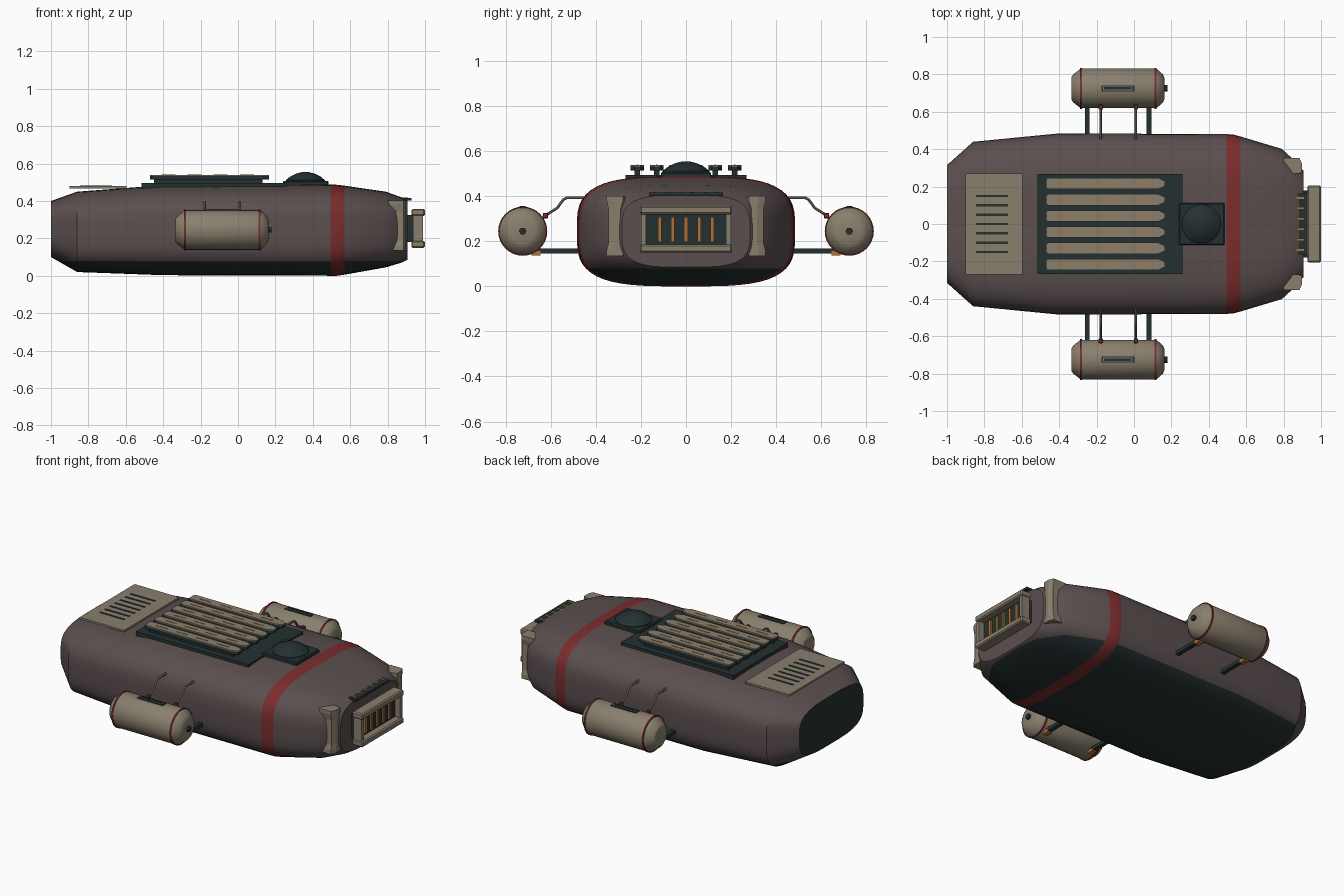
import bpy, bmesh, math
from mathutils import Vector

if "Cube" in bpy.data.objects:
    bpy.data.objects.remove(bpy.data.objects["Cube"])


def mat(name, rgb):
    m = bpy.data.materials.new(name)
    m.diffuse_color = (*rgb, 1)
    m.use_nodes = True
    m.node_tree.nodes["Principled BSDF"].inputs["Base Color"].default_value = m.diffuse_color
    return m


HULL = mat("hull brown", (0.105, 0.078, 0.078))
TAN = mat("tan panel", (0.25, 0.215, 0.155))
DARK = mat("dark slate", (0.018, 0.030, 0.031))
RED = mat("red trim", (0.20, 0.026, 0.026))
ORANGE = mat("orange glow", (0.45, 0.17, 0.035))


def finish(name, bm, *mats, smooth=True):
    bmesh.ops.recalc_face_normals(bm, faces=bm.faces)
    me = bpy.data.meshes.new(name)
    bm.to_mesh(me)
    bm.free()
    for m in mats:
        me.materials.append(m)
    ob = bpy.data.objects.new(name, me)
    bpy.context.collection.objects.link(ob)
    if smooth:
        bpy.ops.object.select_all(action='DESELECT')
        ob.select_set(True)
        bpy.context.view_layer.objects.active = ob
        bpy.ops.object.shade_smooth_by_angle(angle=math.radians(32))
    return ob


def loft(rings):
    """Skin a list of equal-length point rings, capping both ends."""
    bm = bmesh.new()
    vs = [[bm.verts.new(p) for p in r] for r in rings]
    n = len(vs[0])
    for a, b in zip(vs, vs[1:]):
        for i in range(n):
            j = (i + 1) % n
            bm.faces.new((a[i], a[j], b[j], b[i]))
    bm.faces.new(vs[0])
    bm.faces.new(vs[-1])
    return bm


def box(name, m, x, y, z, bevel=0):
    bm = loft([[(x[0], y[0], h), (x[1], y[0], h), (x[1], y[1], h), (x[0], y[1], h)] for h in z])
    if bevel:
        bmesh.ops.bevel(bm, geom=bm.edges[:], offset=bevel, segments=1, affect='EDGES')
    return finish(name, bm, m, smooth=False)


def prism(name, m, outline, z0, z1):
    return finish(name, loft([[(x, y, h) for x, y in outline] for h in (z0, z1)]), m, smooth=False)


def turned(name, m, profile, centre, axis='X', n=32):
    """Solid of revolution from (position along axis, radius) pairs."""
    rings = []
    for p, r in profile:
        ring = []
        for i in range(n):
            a = 2 * math.pi * i / n
            c, s = r * math.cos(a), r * math.sin(a)
            v = (p, c, s) if axis == 'X' else (c, s, p)
            ring.append(Vector(v) + Vector(centre))
        rings.append(ring)
    return finish(name, loft(rings), m)


# Hull: rounded sections (x, half width, bottom, top) lofted along the length
def section(x, hw, z0, z1, n=52, power=3.5):
    ring = []
    for i in range(n):
        a = 2 * math.pi * (i + 0.5) / n
        c, s = math.cos(a), math.sin(a)
        ring.append((x, hw * math.copysign(abs(c) ** (2 / power), c),
                     (z0 + z1) / 2 + (z1 - z0) / 2 * math.copysign(abs(s) ** (2 / power), s)))
    return ring


stations = [(-1.0, .315, .10, .40), (-.86, .44, .02, .45), (-.4, .485, .003, .485),
            (.495, .481, 0, .488), (.53, .479, 0, .487), (.57, .468, .006, .482),
            (.79, .402, .045, .45), (.88, .32, .072, .418), (.905, .285, .085, .405)]
bm = loft([section(*s) for s in stations])
bmesh.ops.bisect_plane(bm, geom=bm.verts[:] + bm.edges[:] + bm.faces[:],
                       plane_co=(0, 0, .08), plane_no=(0, 0, 1))
for f in bm.faces:
    c = f.calc_center_median()
    if .495 < c.x < .57:
        f.material_index = 2          # stripe band
    elif c.z < .08 or c.x < -.999:
        f.material_index = 1          # underside and rear cap
finish("hull", bm, HULL, DARK, RED)

# Slotted rear deck plate
box("rear_deck_plate", TAN, (-.9, -.595), (-.27, .27), (.468, .48))
for i in range(7):
    y = (i - 3) * .05
    box("deck_slot", DARK, (-.845, -.675), (y - .006, y + .006), (.476, .483))

# Radiator bed with six capped rails
box("radiator_bed", DARK, (-.515, .26), (-.268, .268), (.45, .495))
for i in range(6):
    y = (i - 2.5) * .0865

    def rail(w, grow=0):
        return [(-.47, y - w * .7), (-.46, y - w), (.13, y - w), (.165, y - w * .45),
                (.165, y + w * .45), (.13, y + w), (-.46, y + w), (-.47, y + w * .7)]

    box("rail_stem", DARK, (-.45, .13), (y - .013, y + .013), (.49, .52))
    prism("rail_body", DARK, rail(.030), .515, .533)
    prism("rail_cap", TAN, rail(.030), .533, .539)
    for k in range(4):
        x = -.41 + k * .14
        box("rail_light", ORANGE, (x, x + .075), (y - .004, y + .004), (.537, .541))

# Roof dome on its plinth
box("dome_plinth", DARK, (.24, .485), (-.112, .112), (.45, .508), .006)
turned("dome", DARK, [(.50, .105), (.512, .104), (.53, .082), (.546, .05), (.554, .02), (.555, .005)],
       (.36, 0, 0), 'Z', 28)

# Nose vent: frame, recessed grille and glowing bars
box("nose_connector", DARK, (.88, .955), (-.178, .178), (.18, .325))
box("nose_frame_top", TAN, (.927, 1.0), (-.205, .205), (.32, .358), .007)
box("nose_frame_bottom", TAN, (.927, 1.0), (-.205, .205), (.15, .187), .007)
for s in (-1, 1):
    box("nose_frame_side", TAN, (.935, .99), sorted((s * .178, s * .2)), (.18, .325))
for i in range(5):
    y = (i - 2) * .058
    box("nose_bar", ORANGE, (.95, .965), (y - .008, y + .008), (.198, .308))

# Brow grille above the nose
box("brow_plate", DARK, (.862, .927), (-.165, .165), (.402, .416))
for i in range(6):
    y = (i - 2.5) * .056
    box("brow_light", ORANGE, (.866, .908), (y - .005, y + .005), (.412, .419))

for s in (-1, 1):
    # Flared corner guards beside the nose
    levels = [(.135, .80, .352, .27), (.16, .81, .352, .27), (.19, .845, .345, .28),
              (.345, .845, .345, .28), (.38, .81, .352, .27), (.402, .80, .352, .27)]
    finish("corner_guard", loft([[(x, s * yo, z), (.885, s * yo, z), (.898, s * (yo - .03), z),
                                  (.898, s * (yi + .01), z), (.88, s * yi, z), (x, s * yi, z)]
                                 for z, x, yo, yi in levels]), TAN, smooth=False)

    # Side tank with rings, nozzle and top slot
    c = (0, s * .725, .245)
    turned("side_tank", TAN, [(-.335, .06), (-.325, .075), (-.29, .102), (-.28, .106), (.115, .106),
                              (.125, .102), (.155, .075), (.163, .055)], c)
    for x in (-.283, .115):
        turned("tank_ring", RED, [(x - .005, .100), (x - .005, .109), (x + .005, .109), (x + .005, .100)], c)
    turned("tank_nozzle", DARK, [(.15, .017), (.178, .017)], c, n=6)
    y = c[1]
    box("tank_slot_rim", DARK, (-.175, .002), (y - .016, y + .016), (.335, .354))
    box("tank_slot_inlay", TAN, (-.166, -.007), (y - .011, y + .011), (.35, .356))
    box("tank_slot", DARK, (-.160, -.013), (y - .007, y + .007), (.352, .358))

    # Lower struts with orange feet under the tank
    for x in (-.25, .08):
        box("lower_strut", DARK, (x - .013, x + .013), sorted((s * .44, s * .67)), (.146, .168))
        box("strut_foot", ORANGE, (x - .016, x + .016), sorted((s * .645, s * .685)), (.138, .158))

    # Bent feed pipes with red collars
    for x in (-.178, .01):
        cu = bpy.data.curves.new("feed_pipe", 'CURVE')
        cu.dimensions = '3D'
        cu.bevel_depth = .007
        cu.bevel_resolution = 1
        cu.use_fill_caps = True
        sp = cu.splines.new('POLY')
        path = [(.44, .393), (.53, .393), (.545, .385), (.572, .348), (.635, .308)]
        sp.points.add(len(path) - 1)
        for p, (py, pz) in zip(sp.points, path):
            p.co = (x, s * py, pz, 1)
        cu.materials.append(HULL)
        bpy.context.collection.objects.link(bpy.data.objects.new("feed_pipe", cu))
        box("pipe_collar", RED, (x - .011, x + .011), sorted((s * .612, s * .636)), (.302, .326), .003)
